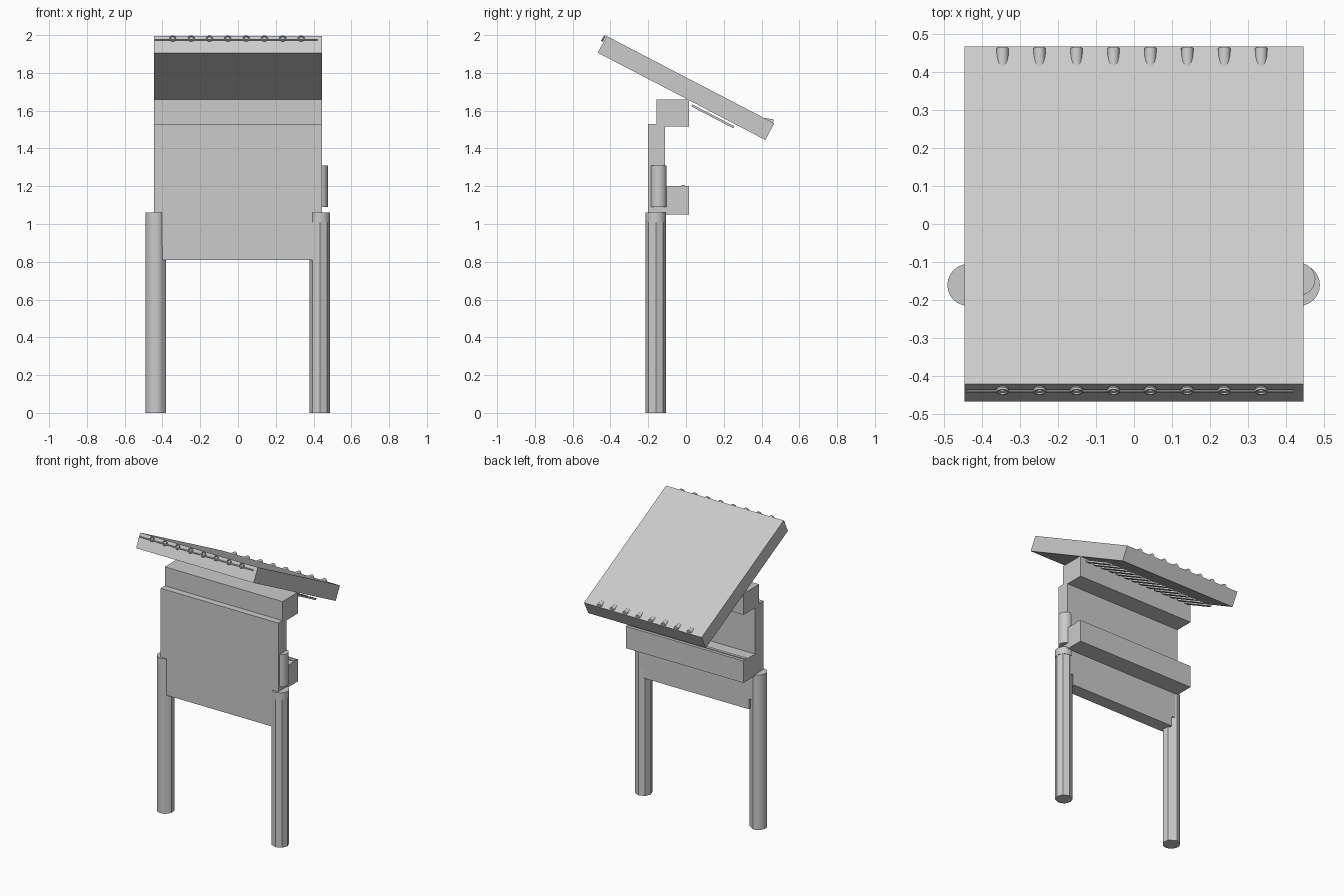
import bpy, bmesh, math
from mathutils import Matrix, Vector

cube = bpy.data.objects.get("Cube")
if cube:
    bpy.data.objects.remove(cube, do_unlink=True)

grey = bpy.data.materials.new("plain grey")
grey.use_nodes = True
tone = (0.6, 0.6, 0.6, 1)
grey.diffuse_color = tone
grey.node_tree.nodes["Principled BSDF"].inputs["Base Color"].default_value = tone

TILT = math.radians(-27.5)
PANEL = Matrix.Translation((0, 0, 1.72)) @ Matrix.Rotation(TILT, 4, 'X')


def finish(name, bm, matrix=None, smooth=False):
    bmesh.ops.recalc_face_normals(bm, faces=bm.faces)
    mesh = bpy.data.meshes.new(name)
    bm.to_mesh(mesh)
    bm.free()
    mesh.materials.append(grey)
    obj = bpy.data.objects.new(name, mesh)
    bpy.context.collection.objects.link(obj)
    if matrix:
        obj.matrix_world = matrix
    if smooth:
        bpy.ops.object.select_all(action='DESELECT')
        obj.select_set(True)
        bpy.context.view_layer.objects.active = obj
        bpy.ops.object.shade_smooth_by_angle(angle=math.radians(32))
    return obj


def extrude(name, outline, axis, matrix=None, smooth=False):
    """Prism from an outline of 3D points, swept along axis."""
    bm = bmesh.new()
    face = bm.faces.new([bm.verts.new(p) for p in outline])
    new = bmesh.ops.extrude_face_region(bm, geom=[face])["geom"]
    moved = [v for v in new if isinstance(v, bmesh.types.BMVert)]
    bmesh.ops.translate(bm, vec=axis, verts=moved)
    return finish(name, bm, matrix, smooth)


def box(name, x, y, z, matrix=None):
    outline = [(x[0], y[0], z[0]), (x[1], y[0], z[0]), (x[1], y[1], z[0]), (x[0], y[1], z[0])]
    return extrude(name, outline, (0, 0, z[1] - z[0]), matrix)


def post(name, x, y, radius, z, angles):
    ring = [(x + radius * math.cos(math.radians(a)), y + radius * math.sin(math.radians(a)), z[0])
            for a in angles]
    return extrude(name, ring, (0, 0, z[1] - z[0]), smooth=True)


W = 0.445
FULL = (-W, W)

# Back board, narrower at the foot between the legs
board = [(-W, 1.53), (W, 1.53), (W, 0.88), (0.4, 0.88), (0.4, 0.81),
         (-0.4, 0.81), (-0.4, 0.88), (-W, 0.88)]
extrude("back_board", [(x, -0.2, z) for x, z in board], (0, 0.09, 0))

# Rails carried by the board
box("upper_rail", FULL, (-0.155, 0.015), (1.515, 1.66))
box("lower_rail", FULL, (-0.11, 0.015), (1.05, 1.2))
box("lower_rail_lip", FULL, (-0.025, -0.005), (1.2, 1.206))

# Legs: round outside, faceted toward the middle and back
round_side = list(range(90, 301, 15))
post("right_leg", -0.435, -0.16, 0.055, (0, 1.06), round_side + [345, 30])
post("left_leg", 0.433, -0.16, 0.055, (0, 1.01), range(0, 360, 45))
post("left_leg_cap", 0.433, -0.16, 0.055, (1.01, 1.06), range(0, 360, 15))
post("side_tube", 0.433, -0.145, 0.043, (1.09, 1.31), range(0, 360, 15))

# Tilted panel
box("tilted_panel", FULL, (-0.5, 0.5), (-0.05, 0.05), PANEL)

# Slats under the panel
for i in range(14):
    x = -0.4 + i * 0.8 / 13
    place = Matrix.Translation((x, 0.142, 1.57)) @ Matrix.Rotation(TILT, 4, 'X')
    box("slat", (-0.014, 0.014), (-0.125, 0.125), (-0.006, 0.006), place)

# Rod along the front edge, with rings, and spouts at the back edge
ring_y, ring_z = -0.433, 1.982
bm = bmesh.new()
bmesh.ops.create_cone(bm, cap_ends=True, segments=8, radius1=0.004, radius2=0.004, depth=0.86)
finish("front_rod", bm, Matrix.Translation((-0.01, -0.438, 1.976)) @ Matrix.Rotation(math.pi / 2, 4, 'Y'), True)

for i in range(8):
    x = -0.345 + i * 0.097
    # Ring standing on the front face
    bm = bmesh.new()
    profile = [bm.verts.new((0.014 + 0.004 * math.cos(k * math.pi / 3), 0, 0.006 * math.sin(k * math.pi / 3)))
               for k in range(6)]
    edges = [bm.edges.new((profile[k], profile[k - 1])) for k in range(6)]
    bmesh.ops.spin(bm, geom=profile + edges, cent=(0, 0, 0), axis=(0, 0, 1),
                   angle=math.tau, steps=16, use_merge=True)
    turn = Matrix.Rotation(TILT + math.pi / 2, 4, 'X')
    finish("front_ring", bm, Matrix.Translation((x, ring_y - 0.004, ring_z)) @ turn, True)
    # Spout poking through the top
    bm = bmesh.new()
    bmesh.ops.create_cone(bm, cap_ends=True, segments=16, radius1=0.016, radius2=0.016, depth=0.1)
    lean = Matrix.Rotation(math.pi / 2 + math.radians(-8), 4, 'X')
    finish("back_spout", bm, Matrix.Translation((x, 0.412, 1.545)) @ lean, True)
